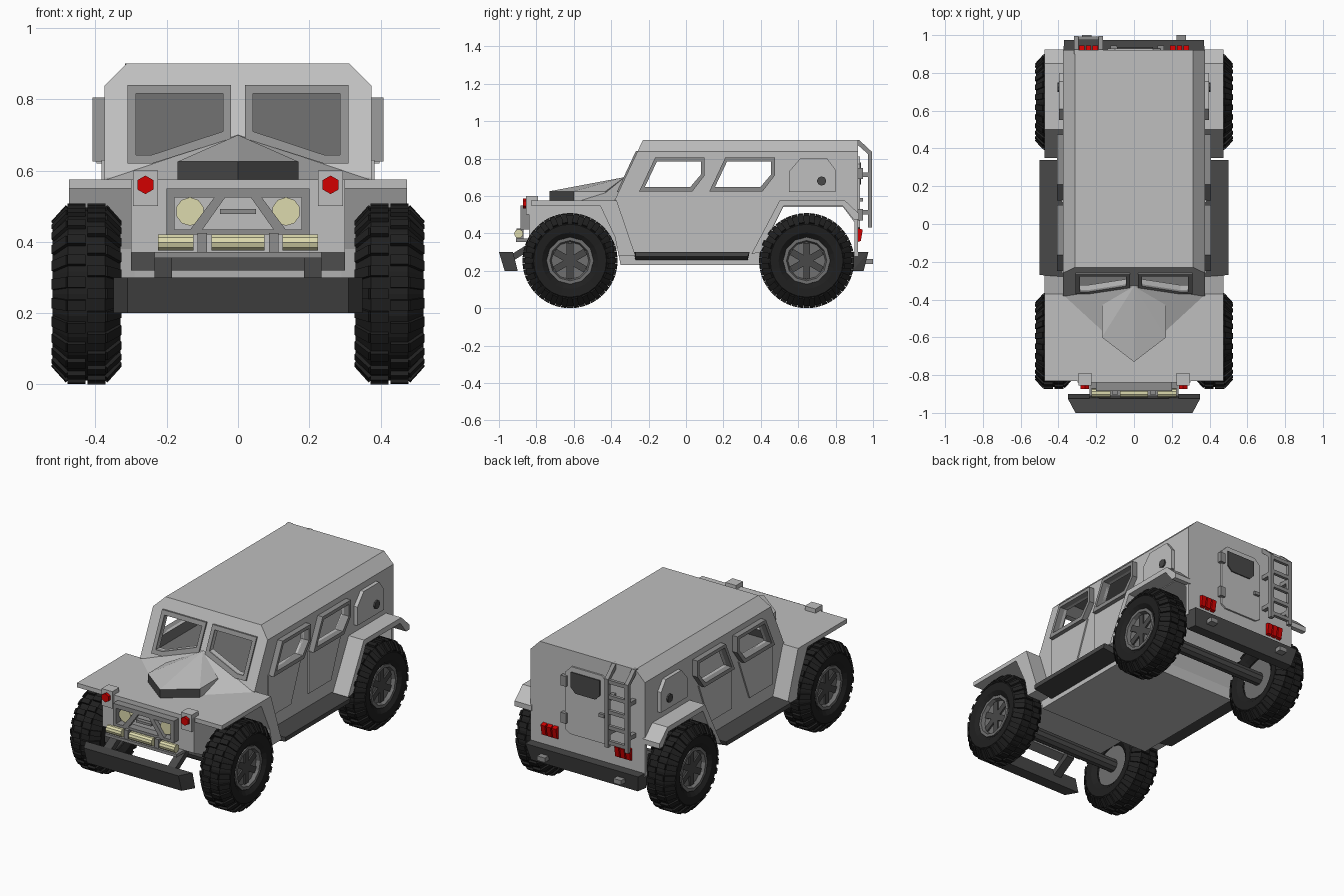
import bpy, bmesh, math
from mathutils import Matrix, Vector

if "Cube" in bpy.data.objects:
    bpy.data.objects.remove(bpy.data.objects["Cube"])

def mat(name, c):
    m = bpy.data.materials.new(name)
    m.diffuse_color = (*c, 1)
    m.use_nodes = True
    m.node_tree.nodes["Principled BSDF"].inputs["Base Color"].default_value = m.diffuse_color
    return m

BODY = mat("body_grey", (.52, .52, .52))
TRIM = mat("trim_grey", (.27, .27, .27))
DARK = mat("dark_grey", (.065, .065, .065))
INNER = mat("interior_grey", (.17, .17, .17))
TYRE = mat("tyre_black", (.014, .014, .014))
RIM = mat("rim_grey", (.16, .16, .16))
RED = mat("lamp_red", (.65, 0, 0))
CREAM = mat("lamp_cream", (.72, .7, .42))

def finish(name, bm, *mats):
    bmesh.ops.recalc_face_normals(bm, faces=bm.faces)
    me = bpy.data.meshes.new(name)
    bm.to_mesh(me)
    bm.free()
    for m in mats:
        me.materials.append(m)
    ob = bpy.data.objects.new(name, me)
    bpy.context.collection.objects.link(ob)
    return ob

# Drawing planes: (u, v, depth) -> point
def side(s):
    return lambda u, v, d: (s * d, u, v)
def front(u, v, d):
    return (u, d, v)
def glass(s):      # sloped windscreen plane, depth pointing forwards
    return lambda u, v, d: (s * u, -.23 - (.9 - v) * .467 - d, v)

def prism_bm(pts, d0, d1, f):
    bm = bmesh.new()
    a, b = ([bm.verts.new(f(u, v, d)) for u, v in pts] for d in (d0, d1))
    bm.faces.new(a)
    bm.faces.new(b[::-1])
    for i in range(len(pts)):
        j = (i + 1) % len(pts)
        bm.faces.new((a[i], a[j], b[j], b[i]))
    return bm

def prism(name, pts, d0, d1, f, *m):
    return finish(name, prism_bm(pts, d0, d1, f), *m)

def ring(name, outer, inner, d0, d1, f, m):
    bm = bmesh.new()
    loops = [[bm.verts.new(f(u, v, d)) for u, v in p]
             for p, d in ((outer, d0), (outer, d1), (inner, d1), (inner, d0))]
    n = len(outer)
    for k in range(4):
        a, b = loops[k], loops[(k + 1) % 4]
        for i in range(n):
            j = (i + 1) % n
            bm.faces.new((a[i], a[j], b[j], b[i]))
    return finish(name, bm, m)

def box_into(bm, size, mtx):
    bmesh.ops.create_cube(bm, size=1, matrix=mtx @ Matrix.Diagonal((*size, 1)))

def box(name, lo, hi, m):
    bm = bmesh.new()
    lo, hi = Vector(lo), Vector(hi)
    box_into(bm, hi - lo, Matrix.Translation((lo + hi) / 2))
    return finish(name, bm, m)

def hull(name, pts, *m):
    bm = bmesh.new()
    for p in pts:
        bm.verts.new(p)
    bmesh.ops.convex_hull(bm, input=bm.verts)
    bmesh.ops.dissolve_limit(bm, angle_limit=.01, verts=bm.verts, edges=bm.edges)
    return finish(name, bm, *m)

def cyl(name, r, depth, n, axis, loc, m):
    bm = bmesh.new()
    rot = Matrix.Rotation(math.pi / 2, 4, 'Y' if axis == 'X' else 'X')
    bmesh.ops.create_cone(bm, cap_ends=True, segments=n, radius1=r, radius2=r, depth=depth,
                          matrix=Matrix.Translation(loc) @ rot)
    return finish(name, bm, m)

def both(pts):
    return [(s * x, y, z) for x, y, z in pts for s in (1, -1)]

# Cabin shell: profile, chamfered roof, hollow inside, window openings
def shell(name, pts, half, cut, *m):
    bm = prism_bm(pts, -half, half, side(1))
    top = max(p[1] for p in pts)
    es = [e for e in bm.edges if all(v.co.z > top - .001 for v in e.verts)
          and abs(e.verts[0].co.x - e.verts[1].co.x) < .001]
    bmesh.ops.bevel(bm, geom=es, offset=cut, segments=1, affect='EDGES', profile=.5)
    return finish(name, bm, *m)

cabin = shell("cabin", [(-.23, .9), (.92, .9), (.92, .28), (.9, .28), (.9, .46), (.84, .54), (.52, .54),
                        (.4, .3), (.4, .23), (-.35, .23), (-.37, .35), (-.38, .58)], .375, .062, BODY, INNER)
room = shell("room_cutter", [(-.215, .875), (.9, .875), (.9, .585), (-.35, .585)], .355, .06, BODY, INNER)
for p in room.data.polygons:
    p.material_index = 1

win_out = [(-.25, .625), (-.165, .805), (.1, .805), (.1, .71), (.035, .625)]
win_in = [(-.22, .648), (-.155, .785), (.08, .785), (.08, .715), (.023, .648)]
ws_out = [(.02, .84), (.31, .84), (.31, .62), (.24, .62), (.02, .69)]
ws_in = [(.042, .817), (.287, .817), (.287, .643), (.245, .643), (.042, .71)]
def shift(pts, dy):
    return [(y + dy, z) for y, z in pts]

cutters = [room]
for dy in (0, .375):
    cutters.append(prism("window_cutter", shift(win_in, dy), -.6, .6, side(1), BODY, INNER))
for s in (1, -1):
    cutters.append(prism("windscreen_cutter", ws_in, -.06, .06, glass(s), BODY, INNER))
bpy.context.view_layer.objects.active = cabin
for c in cutters:
    c.hide_render = True
    md = cabin.modifiers.new("cut", 'BOOLEAN')
    md.operation, md.solver, md.object = 'DIFFERENCE', 'EXACT', c
    bpy.ops.object.modifier_apply(modifier=md.name)
    bpy.data.objects.remove(c)

# Engine bay, raised hood and scoop
prism("engine_bay", [(-.84, .575), (-.36, .575), (-.36, .32), (-.74, .32), (-.84, .37)], -.3, .3, side(1), BODY)
hull("hood_ridge", [(0, -.72, .575), (0, -.325, .7)] + both([(.375, -.375, .575)]), BODY)
scoop = hull("hood_scoop", [(0, -.73, .625), (0, -.73, .575), (0, -.33, .7)] +
             both([(.17, -.6, .625), (.17, -.6, .575), (.17, -.43, .625), (.17, -.43, .575)]), BODY, DARK)
for p in scoop.data.polygons:
    p.material_index = int(abs(p.normal.z) < .1 and p.normal.y < -.2)

for s in (1, -1):
    f = side(s)
    # Fenders
    prism("front_fender", [(-.83, .575), (-.37, .575), (-.27, .28), (-.36, .28), (-.38, .38), (-.46, .55),
                           (-.83, .55)], .29, .475, f, BODY)
    prism("rear_fender", [(.35, .29), (.5, .575), (.85, .575), (.925, .505), (.925, .475), (.895, .475), (.84, .545),
                          (.52, .545), (.4, .3)], .365, .475, f, BODY)
    # Side step
    hull("side_step", [(s * x, y, z) for x, y, z in
                       [(.36, -.28, .3), (.36, .34, .3), (.5, -.27, .3), (.5, .34, .3), (.5, -.27, .275),
                        (.5, .33, .275), (.36, -.27, .255), (.36, .33, .255)]], DARK)
    # Doors, window frames, side hatch
    for dy in (0, .375):
        prism("door_panel", shift([(-.26, .63), (-.26, .38), (-.05, .38), (.05, .63)], dy), .37, .383, f, BODY)
        ring("window_frame", shift(win_out, dy), win_in and shift(win_in, dy), .36, .408, f, TRIM)
    prism("side_hatch", [(.55, .62), (.8, .62), (.8, .74), (.755, .8), (.61, .8), (.55, .73)], .37, .397, f, BODY)
    cyl("hatch_handle", .025, .012, 8, 'X', (s * .4, .725, .68), DARK)
    # Windscreen frame
    ring("windscreen_frame", ws_out, ws_in, -.012, .01, glass(s), TRIM)
    # Front marker lamps and headlights
    box("marker_block", (min(s * .225, s * .295), -.855, .5), (max(s * .225, s * .295), -.79, .6), BODY)
    cyl("marker_lamp", .026, .025, 6, 'Y', (s * .26, -.86, .56), RED)
    cyl("headlight", .04, .03, 10, 'Y', (s * .135, -.85, .485), CREAM)
    # Brush guard brace and bumper strut
    prism("guard_brace", [(s * u, v) for u, v in [(.11, .42), (.145, .42), (.055, .54), (.025, .54)]],
          -.885, -.86, front, TRIM)
    hull("bumper_strut", [(s * x, y, z) for x in (.185, .235)
                          for y, z in [(-.93, .25), (-.93, .29), (-.8, .33), (-.8, .37)]], DARK)
    # Tail lamps and tow hook
    for k in range(3):
        cx = s * (.205 + .036 * k)
        hull("tail_lamp", [(cx + e, y, z) for e in (-.014, .014)
                           for y, z in [(.91, .35), (.91, .43), (.945, .42), (.935, .36)]], RED)
    box("tow_hook", (s * .25 - .025, .95, .235), (s * .25 + .025, 1, .262), TRIM)

# Brush guard and light bar
ring("brush_guard", [(-.2, .42), (-.2, .55), (.2, .55), (.2, .42)],
     [(-.178, .435), (-.178, .525), (.178, .525), (.178, .435)], -.885, -.84, front, TRIM)
box("guard_crossbar", (-.05, -.885, .478), (.05, -.86, .492), TRIM)
box("light_bar_shelf", (-.235, -.91, .355), (.235, -.83, .372), TRIM)
for x in (-.1, .1):
    box("light_bar_post", (x - .013, -.905, .36), (x + .013, -.87, .425), TRIM)
for x, w in ((-.175, .1), (0, .15), (.175, .1)):
    cyl("light_bar_lamp", .024, w, 10, 'X', (x, -.895, .398), CREAM)

# Bumpers
hull("front_bumper", both([(.35, -.9, .2), (.35, -.925, .3), (.31, -.97, .2), (.31, -1, .3)]), DARK)
hull("rear_bumper", both([(.36, .89, .2), (.375, .89, .3), (.35, .95, .2), (.37, .975, .3)]), DARK)

# Rear door with window and hinges
prism("rear_door", [(-.14, .43), (-.14, .77), (-.1, .81), (.1, .81), (.14, .77), (.14, .43), (.11, .41), (-.11, .41)],
      .91, .93, front, BODY)
prism("rear_window", [(-.09, .69), (-.09, .78), (.1, .78), (.1, .69), (.07, .66), (-.06, .66)],
      .92, .936, front, DARK)
for z in (.5, .72):
    box("door_hinge", (.125, .91, z - .03), (.16, .945, z + .03), TRIM)
box("door_latch", (-.125, .92, .57), (-.09, .945, .59), TRIM)

# Rear ladder
for x in (-.305, -.175):
    prism("ladder_rail", [(.9, .9), (.925, .9), (.995, .835), (.995, .43), (.972, .43), (.972, .825), (.91, .88)],
          x - .012, x + .012, side(1), TRIM)
    for z in (.5, .7):
        box("ladder_standoff", (x - .012, .91, z), (x + .012, .98, z + .025), TRIM)
for k in range(5):
    z = .45 + .09 * k
    box("ladder_rung", (-.305, .974, z), (-.175, .993, z + .022), TRIM)

# Wheels: lathed tyre and rim, tread lugs, spokes
def lathe(profile, n):
    bm = bmesh.new()
    rows = [[bm.verts.new((x, r * math.cos(2 * math.pi * i / n), r * math.sin(2 * math.pi * i / n)))
             for x, r in profile] for i in range(n)]
    for i in range(n):
        a, b = rows[i], rows[(i + 1) % n]
        for k in range(len(profile) - 1):
            bm.faces.new((a[k], a[k + 1], b[k + 1], b[k]))
    bmesh.ops.remove_doubles(bm, verts=bm.verts, dist=.0005)
    return bm

tyre = lathe([(-.07, .12), (-.092, .15), (-.095, .195), (-.052, .243), (.052, .243), (.095, .195), (.092, .15),
              (.07, .12)], 24)
for i in range(48):
    s = 1 if i % 2 else -1
    turn = Matrix.Rotation(math.pi * i / 24, 4, 'X')
    box_into(tyre, (.05, .03, .02), turn @ Matrix.Translation((s * .028, 0, .244)))
    box_into(tyre, (.06, .03, .02), turn @ Matrix.Translation((s * .071, 0, .22)) @ Matrix.Rotation(s * .84, 4, 'Y'))
rim = lathe([(-.06, .0001), (-.06, .126), (.08, .126), (.08, .108), (.058, .1), (.055, .0001)], 12)
spokes = bmesh.new()
for i in range(3):
    box_into(spokes, (.016, .036, .19), Matrix.Translation((.058, 0, 0)) @ Matrix.Rotation(math.pi * i / 3, 4, 'X'))
parts = [finish("tyre", tyre, TYRE), finish("rim", rim, RIM), finish("spokes", spokes, DARK)]
for y in (-.62, .645):
    cyl("axle", .04, .76, 10, 'X', (0, y, .255), DARK)
    for s in (1, -1):
        for p in parts:
            w = bpy.data.objects.new("wheel_" + p.name, p.data)
            w.location = (s * .425, y, .254)
            w.rotation_euler = (0, 0, 0 if s > 0 else math.pi)
            bpy.context.collection.objects.link(w)
for p in parts:
    bpy.data.objects.remove(p)
